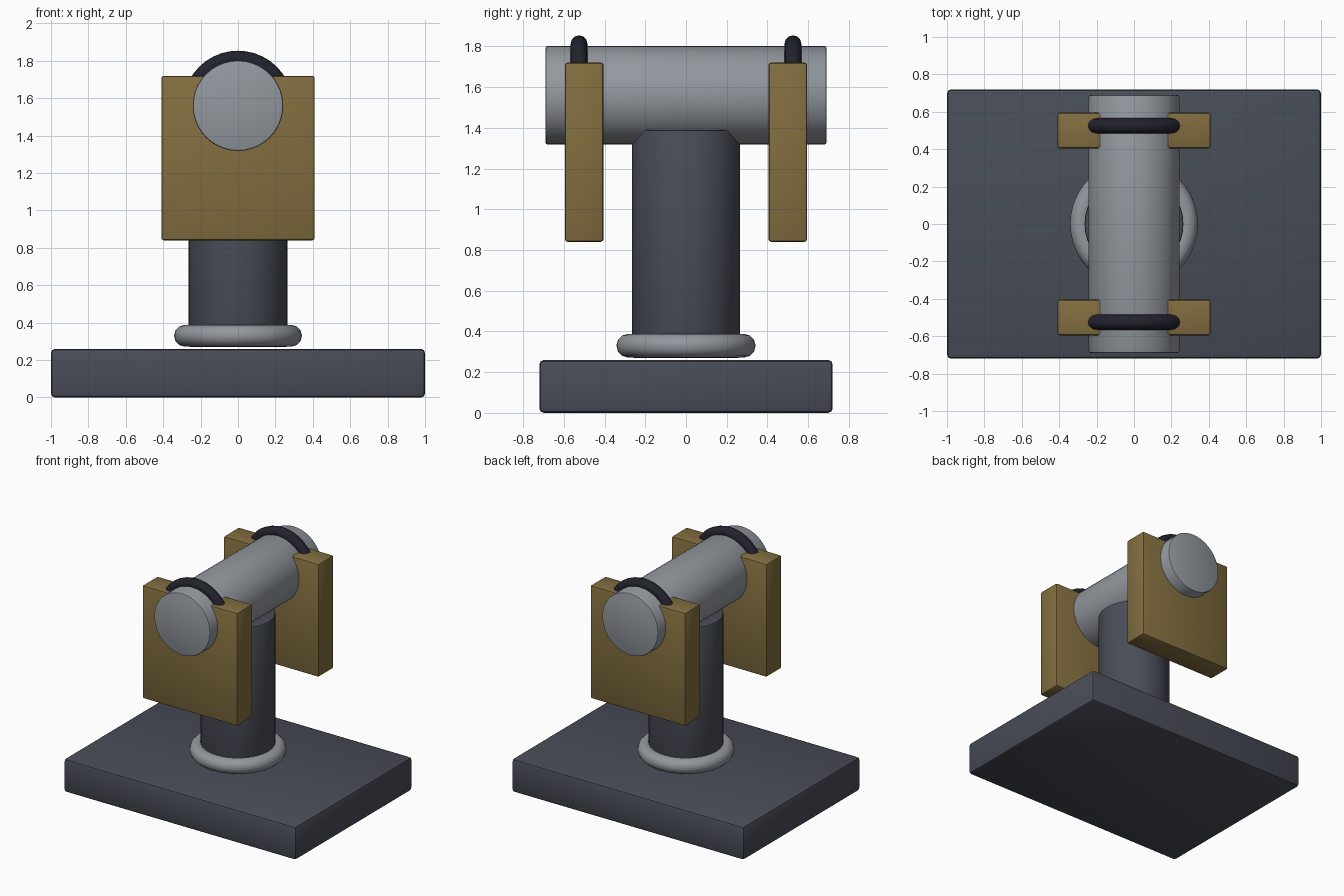
import bpy, math

if "Cube" in bpy.data.objects:
    bpy.data.objects.remove(bpy.data.objects["Cube"])


def material(name, rgb):
    m = bpy.data.materials.new(name)
    m.diffuse_color = (*rgb, 1)
    m.use_nodes = True
    m.node_tree.nodes["Principled BSDF"].inputs["Base Color"].default_value = m.diffuse_color
    return m


SLATE = material("slate", (0.065, 0.073, 0.095))
STEEL = material("steel grey", (0.29, 0.315, 0.345))
BRASS = material("brass", (0.225, 0.155, 0.05))
BLACK = material("black rubber", (0.016, 0.016, 0.027))


def finish(name, mat, bevel=0):
    """Name, colour, bevel and smooth the active object."""
    ob = bpy.context.object
    ob.name = name
    ob.data.materials.append(mat)
    bpy.ops.object.transform_apply(location=False, rotation=True, scale=True)
    if bevel:
        mod = ob.modifiers.new("edge bevel", 'BEVEL')
        mod.width = bevel
        mod.segments = 2
        mod.limit_method = 'ANGLE'
        mod.angle_limit = math.radians(40)
        bpy.ops.object.modifier_apply(modifier=mod.name)
    bpy.ops.object.shade_smooth_by_angle(angle=math.radians(35))
    return ob


def box(name, loc, size, mat, bevel):
    bpy.ops.mesh.primitive_cube_add(size=1, location=loc)
    bpy.context.object.scale = size
    return finish(name, mat, bevel)


def cylinder(name, loc, radius, depth, mat, bevel, rot=(0, 0, 0)):
    bpy.ops.mesh.primitive_cylinder_add(vertices=40, radius=radius, depth=depth,
                                        location=loc, rotation=rot)
    return finish(name, mat, bevel)


def ring(name, loc, major, minor, mat, rot=(0, 0, 0)):
    bpy.ops.mesh.primitive_torus_add(major_segments=40, minor_segments=12,
                                     major_radius=major, minor_radius=minor,
                                     location=loc, rotation=rot)
    return finish(name, mat)


ALONG_Y = (math.pi / 2, 0, 0)
AXIS_Z = 1.56

# Base plate, upright column and the collar at its foot
box("base_plate", (0, 0, 0.13), (2, 1.44, 0.26), SLATE, 0.022)
cylinder("column", (0, 0, 0.83), 0.264, 1.12, SLATE, 0.008)
ring("column_collar", (0, 0, 0.33), 0.284, 0.058, STEEL)

# Horizontal shaft
cylinder("shaft", (0, 0, AXIS_Z), 0.242, 1.38, STEEL, 0.01, ALONG_Y)

# Hanging side plates, each with a sealing ring round the shaft
for side, s in (("front", -1), ("back", 1)):
    box(side + "_plate", (0, s * 0.5, 1.28), (0.82, 0.19, 0.88), BRASS, 0.013)
    ring(side + "_seal_ring", (0, s * 0.525, AXIS_Z), 0.253, 0.041, BLACK, ALONG_Y)
